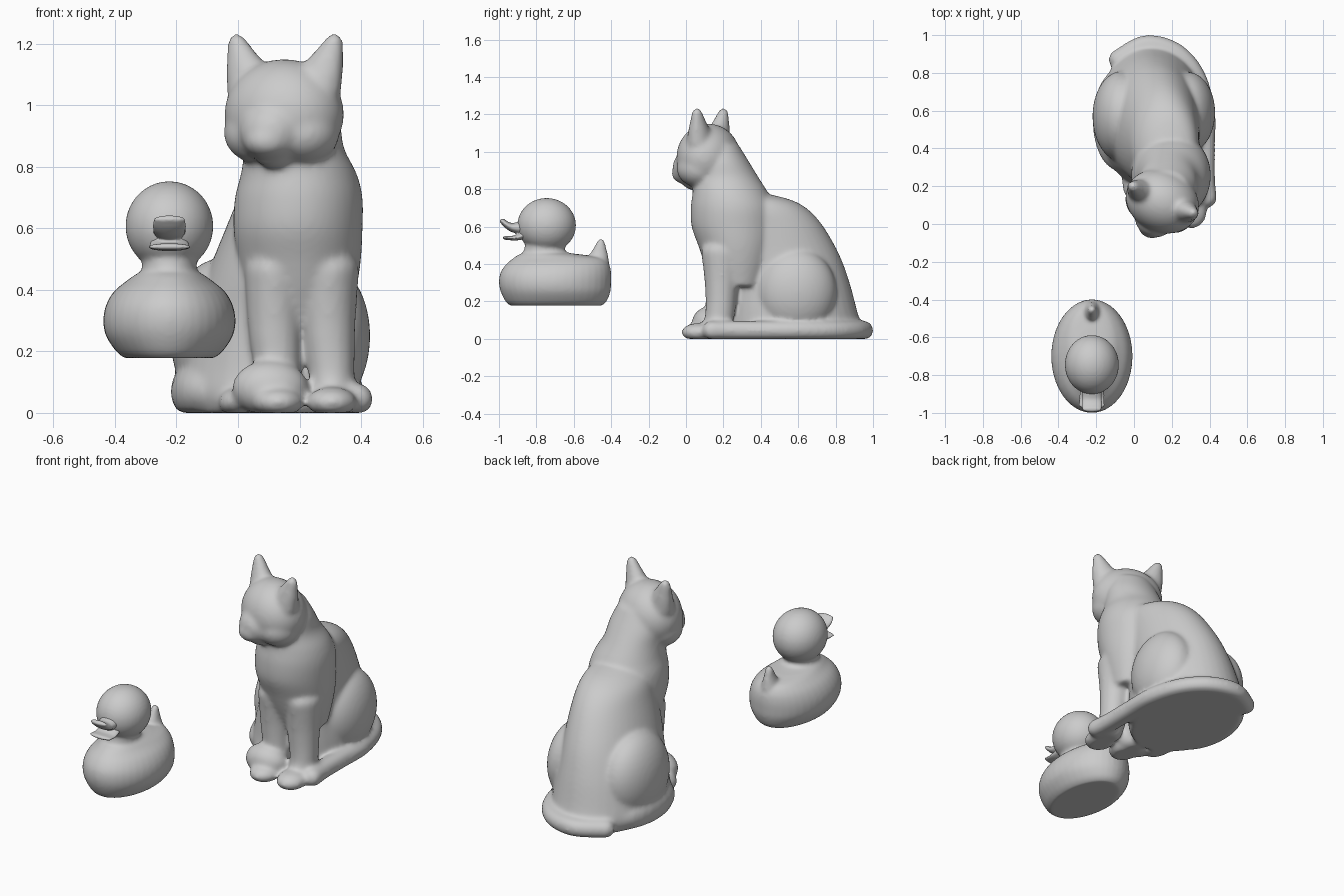
import bpy, bmesh, math
from mathutils import Matrix, Vector


def spline(pts, n=8):
    """Catmull-Rom interpolation through tuples of any length."""
    p = [pts[0]] + list(pts) + [pts[-1]]
    out = []
    for i in range(1, len(p) - 2):
        for k in range(n):
            t = k / n
            out.append([0.5 * (2 * b + (c - a) * t + (2 * a - 5 * b + 4 * c - d) * t * t
                               + (3 * b - a - 3 * c + d) * t ** 3)
                        for a, b, c, d in zip(p[i - 1], p[i], p[i + 1], p[i + 2])])
    return out + [list(pts[-1])]


def ball(bm, c, r, m=Matrix(), seg=24):
    mat = m @ Matrix.Translation(c) @ Matrix.Diagonal((*r, 1))
    bmesh.ops.create_uvsphere(bm, u_segments=seg, v_segments=seg // 2, radius=1, matrix=mat)


def tube(bm, pts, m=Matrix(), n=9):
    """Chain of ellipsoids; each point is x, y, z, rx, ry, rz."""
    for q in spline(pts, n):
        ball(bm, q[:3], q[3:], m, 20)


def loft(bm, rings, seg=40):
    """Stack of horizontal ellipses; each ring is z, x0, x1, y0, y1."""
    prev = None
    for z, x0, x1, y0, y1 in spline(rings, 5):
        ring = []
        for k in range(seg):
            a = 2 * math.pi * k / seg
            ring.append(bm.verts.new(((x0 + x1) / 2 + (x1 - x0) / 2 * math.cos(a),
                                      (y0 + y1) / 2 + (y1 - y0) / 2 * math.sin(a), z)))
        if prev:
            for k in range(seg):
                j = (k + 1) % seg
                bm.faces.new((prev[k], prev[j], ring[j], ring[k]))
        else:
            bm.faces.new(ring[::-1])
        prev = ring
    bm.faces.new(prev)


def fuse(name, bm, voxel, smooth, floor=0.0):
    """Melt the overlapping volumes into one smooth skin with a flat bottom."""
    for v in bm.verts:
        v.co.z = max(v.co.z, floor)
    bmesh.ops.recalc_face_normals(bm, faces=bm.faces)
    me = bpy.data.meshes.new(name)
    bm.to_mesh(me)
    bm.free()
    ob = bpy.data.objects.new(name, me)
    bpy.context.collection.objects.link(ob)
    r = ob.modifiers.new("skin", 'REMESH')
    r.mode = 'VOXEL'
    r.voxel_size = voxel
    r.use_smooth_shade = True
    s = ob.modifiers.new("soften", 'SMOOTH')
    s.factor = 0.5
    s.iterations = smooth
    return ob


# ---- sitting cat ----
cat = bmesh.new()
# rear body
loft(cat, [(0.0, -0.17, 0.36, 0.20, 0.93), (0.06, -0.20, 0.38, 0.19, 0.94),
           (0.15, -0.19, 0.38, 0.20, 0.915), (0.30, -0.15, 0.36, 0.20, 0.875),
           (0.45, -0.10, 0.35, 0.18, 0.82), (0.60, -0.04, 0.345, 0.17, 0.735),
           (0.69, 0.0, 0.34, 0.16, 0.655), (0.74, 0.05, 0.32, 0.16, 0.57),
           (0.77, 0.10, 0.28, 0.2, 0.46)])
# chest and neck
loft(cat, [(0.28, 0.05, 0.36, 0.15, 0.42), (0.40, 0.02, 0.385, 0.10, 0.46),
           (0.50, 0.0, 0.40, 0.065, 0.48), (0.60, -0.015, 0.405, 0.03, 0.49),
           (0.70, -0.01, 0.405, 0.025, 0.48), (0.78, 0.01, 0.385, 0.035, 0.44),
           (0.86, 0.02, 0.345, 0.04, 0.39), (0.95, 0.02, 0.33, 0.05, 0.335),
           (1.04, 0.05, 0.29, 0.08, 0.28)])
# front legs and paws
for xa, xb in ((0.12, 0.13), (0.295, 0.305)):
    tube(cat, [(xa, 0.20, 0.46, 0.10, 0.12, 0.08), (xa, 0.19, 0.28, 0.088, 0.09, 0.08),
               (xb, 0.18, 0.12, 0.075, 0.08, 0.07), (xb, 0.15, 0.04, 0.07, 0.08, 0.05)])
    ball(cat, (xb, 0.07, 0.035), (0.082, 0.095, 0.05))
# bulge over the left paw, left hind paw
ball(cat, (0.105, 0.12, 0.08), (0.125, 0.09, 0.092))
ball(cat, (0.0, 0.24, 0.035), (0.065, 0.13, 0.05))
# thighs
ball(cat, (0.285, 0.59, 0.25), (0.145, 0.215, 0.235), seg=40)
ball(cat, (-0.065, 0.57, 0.25), (0.155, 0.24, 0.25), seg=40)
ball(cat, (-0.08, 0.55, 0.07), (0.14, 0.27, 0.12))
# tail wrapped along the ground
tube(cat, [(x, y, 0.045, 0.055, 0.055, 0.052) for x, y in
           ((-0.08, 0.87), (0.06, 0.945), (0.21, 0.91), (0.32, 0.79),
            (0.375, 0.6), (0.375, 0.4), (0.375, 0.24), (0.385, 0.14))])
# head, turned to one side
H = Matrix.Translation((0.15, 0.12, 0.97)) @ Matrix.Rotation(math.radians(-24), 4, 'Z')
ball(cat, (0, 0, 0), (0.20, 0.165, 0.18), H, 40)
ball(cat, (0, -0.09, -0.055), (0.11, 0.11, 0.105), H)
ball(cat, (0, -0.125, -0.085), (0.08, 0.085, 0.06), H)
ball(cat, (0, -0.085, -0.115), (0.07, 0.07, 0.06), H)
for s in (-1, 1):
    ball(cat, (s * 0.08, -0.02, -0.06), (0.115, 0.12, 0.10), H)
    tube(cat, [(s * 0.095, 0.0, 0.08, 0.105, 0.075, 0.06),
               (s * 0.14, 0.005, 0.16, 0.065, 0.05, 0.04),
               (s * 0.173, 0.01, 0.237, 0.03, 0.028, 0.027)], H)
fuse("cat", cat, 0.011, 12)

# ---- toy duck ----
X = -0.223
duck = bmesh.new()
# hull-shaped body running up into the neck
loft(duck, [(z, X - w, X + w, y0, y1) for z, w, y0, y1 in
            ((0.178, 0.145, -0.94, -0.45), (0.20, 0.173, -0.965, -0.425),
             (0.25, 0.206, -0.99, -0.405), (0.30, 0.215, -1.0, -0.40),
             (0.35, 0.206, -0.993, -0.40), (0.395, 0.18, -0.965, -0.41),
             (0.43, 0.138, -0.925, -0.44), (0.447, 0.115, -0.90, -0.53),
             (0.465, 0.09, -0.87, -0.64), (0.51, 0.09, -0.86, -0.64))])
# head and upright tail
ball(duck, (X, -0.745, 0.607), (0.143, 0.157, 0.146), seg=40)
tube(duck, [(X, -0.475, 0.40, 0.06, 0.065, 0.04), (X, -0.465, 0.45, 0.035, 0.048, 0.03),
            (X, -0.455, 0.512, 0.021, 0.021, 0.023)])
fuse("duck_body", duck, 0.009, 6, 0.178)

# open bill: upturned upper half and flat lower half
bill = bmesh.new()
tube(bill, [(X, -0.86, 0.595, 0.055, 0.03, 0.042), (X, -0.92, 0.594, 0.053, 0.025, 0.026),
            (X, -0.955, 0.608, 0.055, 0.02, 0.018), (X, -0.98, 0.629, 0.052, 0.016, 0.013)])
tube(bill, [(X, -0.85, 0.56, 0.06, 0.03, 0.025), (X, -0.91, 0.54, 0.068, 0.025, 0.014),
            (X, -0.96, 0.54, 0.07, 0.02, 0.011)])
fuse("duck_bill", bill, 0.005, 4)
